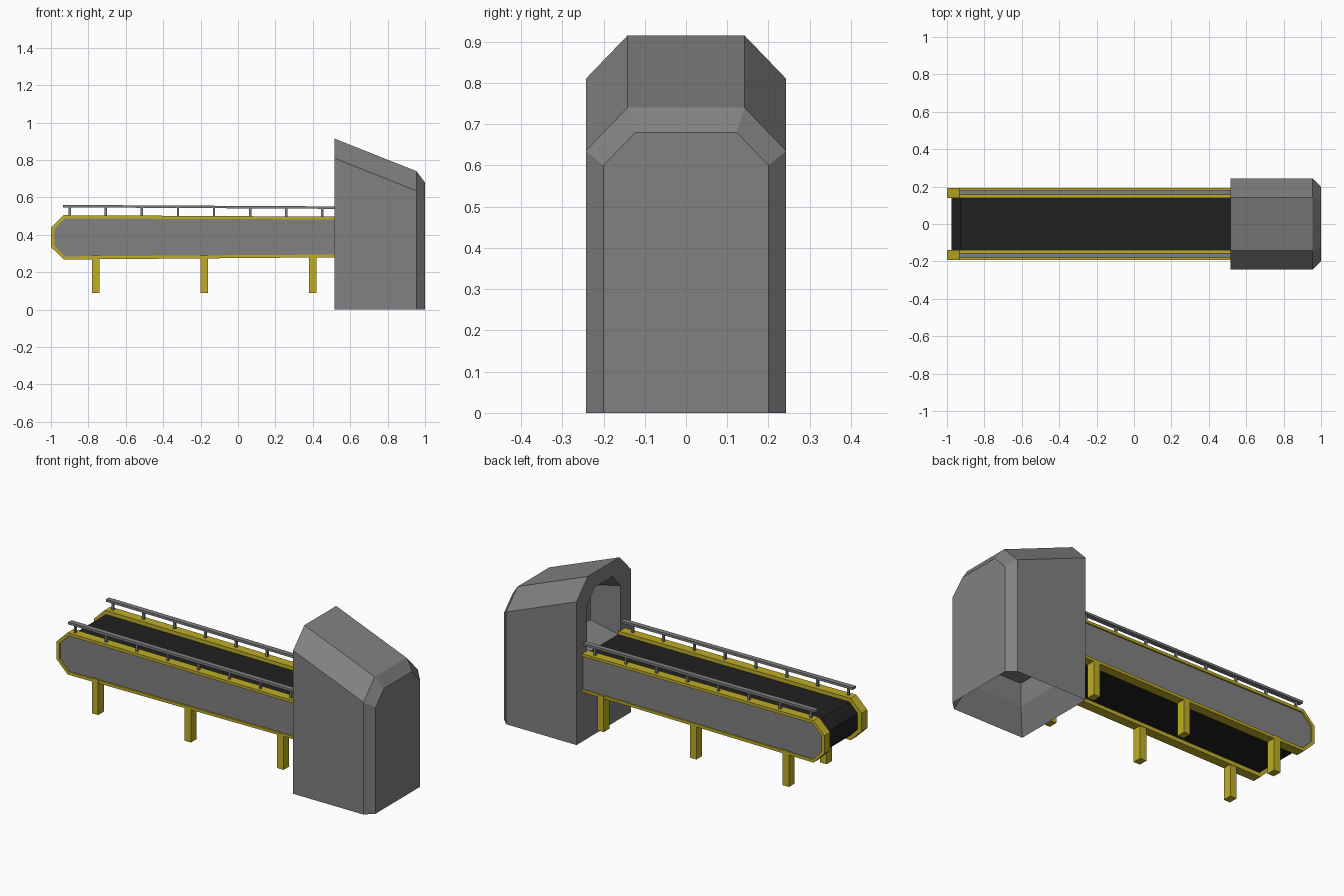
import bpy, bmesh
from mathutils import Vector

if "Cube" in bpy.data.objects:
    bpy.data.objects.remove(bpy.data.objects["Cube"])


def material(name, rgb):
    m = bpy.data.materials.new(name)
    m.diffuse_color = (*rgb, 1)
    m.use_nodes = True
    m.node_tree.nodes["Principled BSDF"].inputs["Base Color"].default_value = m.diffuse_color
    return m


YELLOW = material("yellow_paint", (0.52, 0.42, 0.02))
BLACK = material("black_rubber", (0.015, 0.015, 0.015))
GREY = material("grey_metal", (0.22, 0.22, 0.22))


def finish(name, bm, *mats):
    bmesh.ops.remove_doubles(bm, verts=bm.verts, dist=1e-5)
    bmesh.ops.recalc_face_normals(bm, faces=bm.faces)
    me = bpy.data.meshes.new(name)
    bm.to_mesh(me)
    bm.free()
    ob = bpy.data.objects.new(name, me)
    bpy.context.collection.objects.link(ob)
    for m in mats:
        me.materials.append(m)
    return ob


def loft(bm, rings, open_pairs=(), cap_first=False, cap_last=False):
    """Bridge successive point rings; pairs in open_pairs skip the closing side."""
    vs = [[bm.verts.new(p) for p in r] for r in rings]
    n = len(rings[0])
    for k in range(len(vs) - 1):
        a, b = vs[k], vs[k + 1]
        for i in range(n - 1 if k in open_pairs else n):
            j = (i + 1) % n
            bm.faces.new((a[i], a[j], b[j], b[i]))
    if cap_first:
        bm.faces.new(vs[0])
    if cap_last:
        bm.faces.new(vs[-1])


def box(bm, x0, x1, y0, y1, z0, z1, drop=0.0):
    """Box whose far x end is lowered by drop."""
    ring = lambda x, d: [(x, y0, z0 - d), (x, y1, z0 - d), (x, y1, z1 - d), (x, y0, z1 - d)]
    loft(bm, [ring(x0, 0), ring(x1, drop)], cap_first=True, cap_last=True)


# Housing: tapered hood with a shallow tunnel mouth and hollow underside
def arch(x, w, zs, wt, zt, z0=0.0):
    return [(x, -w, z0), (x, -w, zs), (x, -wt, zt), (x, wt, zt), (x, w, zs), (x, w, z0)]


bm = bmesh.new()
loft(bm, [arch(0.69, 0.13, 0.72, 0.065, 0.79, 0.52),
          arch(0.515, 0.15, 0.75, 0.08, 0.83, 0.47),
          arch(0.515, 0.243, 0.81, 0.142, 0.915),
          arch(0.955, 0.243, 0.635, 0.142, 0.74),
          arch(1.0, 0.2, 0.6, 0.123, 0.68)],
     open_pairs=(2, 3), cap_first=True, cap_last=True)
base = [(0.515, -0.243), (0.955, -0.243), (1.0, -0.2),
        (1.0, 0.2), (0.955, 0.243), (0.515, 0.243)]
inset = lambda s, z: [(0.757 + (x - 0.757) * s, y * s, z) for x, y in base]
loft(bm, [inset(1, 0), inset(0.75, 0.13), inset(0.75, 0.26)], cap_last=True)
finish("housing", bm, GREY)

# Conveyor side profile in x, z
OUTER = [(-0.932, 0.505), (0.525, 0.497), (0.525, 0.28),
         (-0.932, 0.268), (-1.0, 0.335), (-1.0, 0.438)]
INNER = [(-0.925, 0.488), (0.525, 0.482), (0.525, 0.295),
         (-0.925, 0.285), (-0.982, 0.342), (-0.982, 0.431)]
at_y = lambda prof, y: [(x, y, z) for x, z in prof]

# Belt
bm = bmesh.new()
belt = [(-0.925, 0.483), (0.525, 0.477), (0.525, 0.3),
        (-0.925, 0.29), (-0.976, 0.342), (-0.976, 0.431)]
loft(bm, [at_y(belt, -0.145), at_y(belt, 0.145)], cap_first=True, cap_last=True)
finish("belt", bm, BLACK)

for side, s in (("front", -1), ("back", 1)):
    # Side frame with a recessed grey panel
    bm = bmesh.new()
    loft(bm, [at_y(OUTER, s * 0.14), at_y(OUTER, s * 0.192),
              at_y(INNER, s * 0.192), at_y(INNER, s * 0.184)], cap_first=True)
    finish(side + "_frame", bm, YELLOW)
    bm = bmesh.new()
    bm.faces.new([bm.verts.new(p) for p in at_y(INNER, s * 0.184)])
    panel = finish(side + "_panel", bm, GREY)
    if panel.data.polygons[0].normal.y * s < 0:
        panel.data.flip_normals()

    # Handrail and its posts
    bm = bmesh.new()
    y = s * 0.168
    box(bm, -0.935, 0.525, y - 0.014, y + 0.014, 0.547, 0.56, drop=0.008)
    for i in range(8):
        x = -0.9 + i * 0.193
        box(bm, x - 0.006, x + 0.006, y - 0.006, y + 0.006, 0.495, 0.55 - i * 0.001)
    finish(side + "_handrail", bm, GREY)

    # Legs
    bm = bmesh.new()
    for x in (-0.76, -0.18, 0.4):
        box(bm, x - 0.02, x + 0.02, s * 0.168 - 0.025, s * 0.168 + 0.025, 0.09, 0.29)
    finish(side + "_legs", bm, YELLOW)
